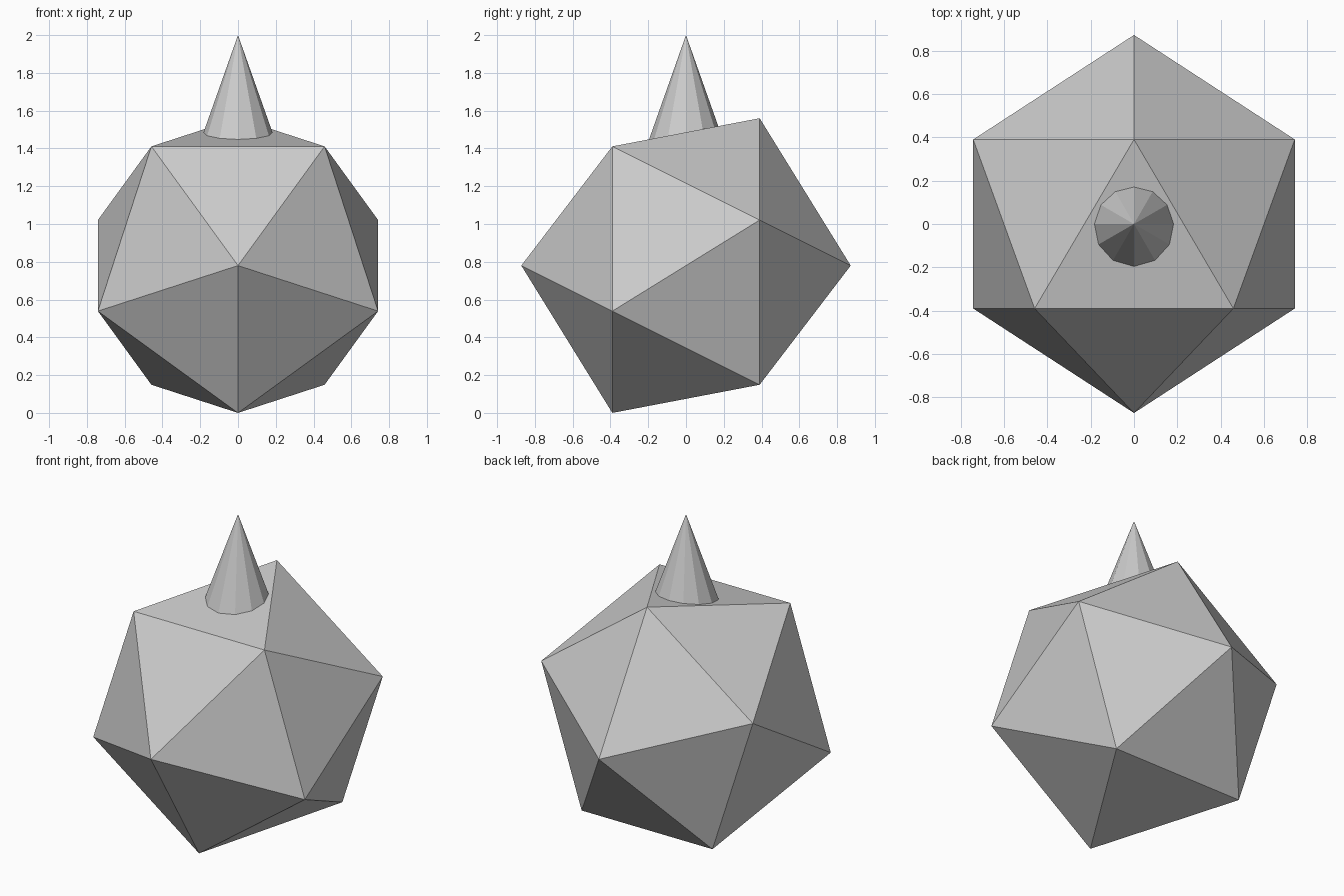
import bpy, bmesh
from mathutils import Matrix, Vector

if "Cube" in bpy.data.objects:
    bpy.data.objects.remove(bpy.data.objects["Cube"])

RADIUS = 0.872
CENTRE_Z = RADIUS * 0.8944   # lowest corner rests on z = 0


def make_object(name, bm):
    bmesh.ops.recalc_face_normals(bm, faces=bm.faces)
    mesh = bpy.data.meshes.new(name)
    bm.to_mesh(mesh)
    bm.free()
    obj = bpy.data.objects.new(name, mesh)
    bpy.context.collection.objects.link(obj)
    return obj


# Faceted body: icosahedron with its five-fold axis turned along y
bm = bmesh.new()
turn = Matrix(((0, 1, 0), (0, 0, 1), (1, 0, 0))).to_4x4()
bmesh.ops.create_icosphere(bm, subdivisions=1, radius=RADIUS,
                           matrix=Matrix.Translation((0, 0, CENTRE_Z)) @ turn)
make_object("faceted_body", bm)

# Spike: twelve-sided upright cone sunk slightly into the sloping top face
base_z, tip_z = 1.43, 2.0
bm = bmesh.new()
bmesh.ops.create_cone(bm, cap_ends=True, segments=12, radius1=0.202, radius2=0,
                      depth=tip_z - base_z,
                      matrix=Matrix.Translation((0, 0, (base_z + tip_z) / 2)))
bmesh.ops.remove_doubles(bm, verts=bm.verts, dist=1e-5)
make_object("top_spike", bm)
